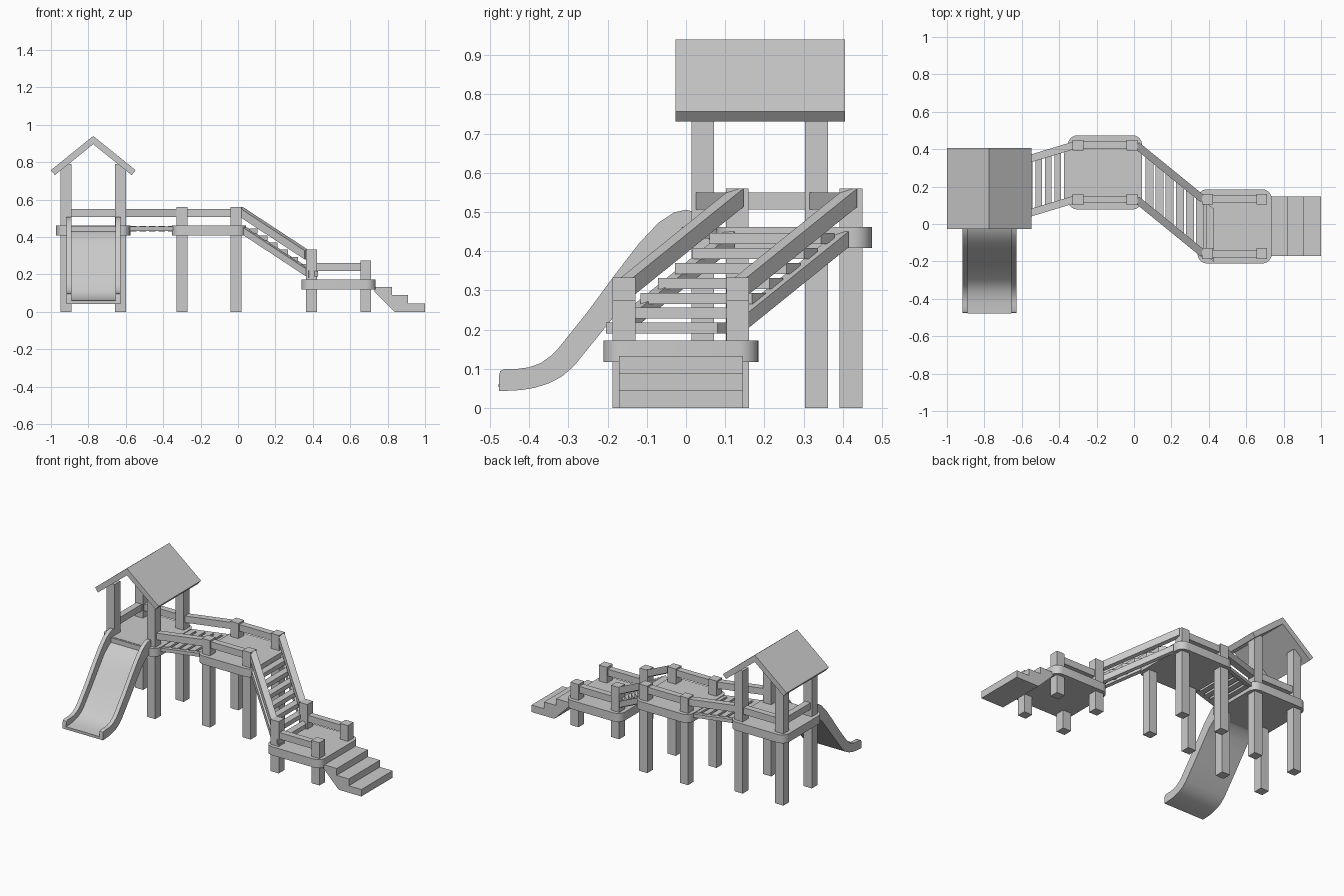
import bpy, bmesh
from math import radians
from mathutils import Vector

cube = bpy.data.objects.get("Cube")
if cube:
    bpy.data.objects.remove(cube, do_unlink=True)

grey = bpy.data.materials.new("plain_grey")
grey.use_nodes = True
grey.diffuse_color = (0.6, 0.6, 0.6, 1)
grey.node_tree.nodes["Principled BSDF"].inputs["Base Color"].default_value = (0.6, 0.6, 0.6, 1)


def finish(name, bm, smooth=False):
    bmesh.ops.recalc_face_normals(bm, faces=bm.faces[:])
    mesh = bpy.data.meshes.new(name)
    bm.to_mesh(mesh)
    bm.free()
    mesh.materials.append(grey)
    if smooth:
        mesh.shade_smooth()
        mesh.set_sharp_from_angle(angle=radians(35))
    ob = bpy.data.objects.new(name, mesh)
    bpy.context.collection.objects.link(ob)
    return ob


def prism(name, outline, offset, smooth=False):
    """Extrude a closed outline of 3D points along an offset."""
    bm = bmesh.new()
    face = bm.faces.new([bm.verts.new(p) for p in outline])
    ext = bmesh.ops.extrude_face_region(bm, geom=[face])
    moved = [g for g in ext["geom"] if isinstance(g, bmesh.types.BMVert)]
    bmesh.ops.translate(bm, verts=moved, vec=Vector(offset))
    return finish(name, bm, smooth)


def box(name, x0, x1, y0, y1, z0, z1):
    return prism(name, [(x0, y0, z0), (x1, y0, z0), (x1, y1, z0), (x0, y1, z0)], (0, 0, z1 - z0))


def beam(name, a, b, width, height):
    """Upright-sided beam whose top centre line runs from a to b."""
    a, b = Vector(a), Vector(b)
    run = b - a
    side = Vector((-run.y, run.x, 0)).normalized() * width / 2
    drop = Vector((0, 0, -height))
    return prism(name, [a - side, a + side, a + side + drop, a - side + drop], run)


def tread(name, x, y, width, half, slope, top, thick):
    """Board with ends cut parallel to a slanting run."""
    w = width / 2
    pts = [(x + sx * w, y + sx * w * slope + sy * half, top)
           for sx, sy in ((-1, -1), (1, -1), (1, 1), (-1, 1))]
    return prism(name, pts, (0, 0, -thick))


def deck(name, cx, cy, z0, z1, half=0.198, radius=0.05):
    bm = bmesh.new()
    bmesh.ops.create_cube(bm, size=1)
    for v in bm.verts:
        v.co = (cx + v.co.x * 2 * half, cy + v.co.y * 2 * half, z0 if v.co.z < 0 else z1)
    upright = [e for e in bm.edges if abs(e.verts[0].co.z - e.verts[1].co.z) > 0.01]
    bmesh.ops.bevel(bm, geom=upright, offset=radius, segments=6, profile=0.5, affect='EDGES')
    return finish(name, bm, True)


R = 0.145   # half spacing of posts
P = 0.029   # half thickness of a post
tower, middle, low = (-0.774, 0.188), (-0.155, 0.276), (0.538, -0.013)

# Decks
deck("tower_deck", *tower, 0.408, 0.462)
deck("middle_deck", *middle, 0.408, 0.462)
deck("low_deck", *low, 0.118, 0.173)

# Posts: top heights for the -x pair and the +x pair
for name, (cx, cy), tops in (("tower", tower, (0.79, 0.79)),
                             ("middle", middle, (0.56, 0.56)),
                             ("low", low, (0.333, 0.275))):
    for sx, top in zip((-1, 1), tops):
        for sy in (-1, 1):
            x, y = cx + sx * R, cy + sy * R
            box(name + "_post", x - P, x + P, y - P, y + P, 0, top)

# Level hand rails
for name, (cx, cy), top in (("middle", middle, 0.55), ("low", low, 0.26)):
    for sy in (-1, 1):
        y = cy + sy * R
        beam(name + "_rail", (cx - R, y, top), (cx + R, y, top), 0.04, 0.043)
tx, ty = tower
beam("tower_back_rail", (tx - R, ty + R, 0.55), (tx + R, ty + R, 0.55), 0.04, 0.043)
beam("tower_side_rail", (tx - R, ty - R, 0.55), (tx - R, ty + R, 0.55), 0.04, 0.043)

# Roof: two sloping slabs meeting at the ridge
ridge, eave_z = 0.94, 0.757
for s in (-1, 1):
    profile = [(0, ridge), (0.227, eave_z), (0.205, 0.731), (0, 0.896)]
    prism("roof_slab", [(tx + s * x, -0.027, z) for x, z in profile], (0, 0.432, 0))

# Slatted bridge from the tower to the middle deck
x0, x1 = tx + R + P - 0.01, middle[0] - R - P + 0.01
slope = (middle[1] - ty) / (x1 - x0)
for s in (-1, 1):
    ya, yb = ty + s * R, middle[1] + s * R
    beam("bridge_rail", (x0, ya, 0.55), (x1, yb, 0.55), 0.04, 0.043)
    beam("bridge_stringer", (x0, ya, 0.455), (x1, yb, 0.455), 0.03, 0.022)
for i in range(5):
    x = -0.56 + 0.051 * i
    tread("bridge_plank", x, ty + slope * (x - x0), 0.036, 0.14, slope, 0.458, 0.028)

# Slanting stairs from the middle deck to the low deck
x0, x1 = middle[0] + R + P - 0.005, low[0] - R - P + 0.005
slope = (low[1] - middle[1]) / (x1 - x0)
for s in (-1, 1):
    ya, yb = middle[1] + s * R, low[1] + s * R
    beam("stair_rail", (x0, ya, 0.56), (x1, yb, 0.327), 0.04, 0.047)
    beam("stair_stringer", (x0 + 0.025, ya + slope * 0.025, 0.45), (x1 + 0.02, yb + slope * 0.02, 0.22),
         0.035, 0.04)
for i in range(7):
    x = 0.083 + 0.054 * i
    tread("stair_tread", x, middle[1] + slope * (x - x0), 0.043, 0.142, slope,
          0.446 - 0.038 * i, 0.028)

# Entry steps: one stepped profile
steps = [(0.73, 0.108), (0.73, 0.133), (0.824, 0.133), (0.824, 0.089), (0.91, 0.089),
         (0.91, 0.045), (1, 0.045), (1, 0), (0.837, 0)]
prism("entry_steps", [(x, -0.171, z) for x, z in steps], (0, 0.317, 0))

# Slide: under-curve shared by the thin bed and the two side walls
under = [(-0.477, 0.043), (-0.42, 0.046), (-0.385, 0.052), (-0.35, 0.063), (-0.317, 0.08),
         (-0.285, 0.108), (-0.2, 0.213), (-0.12, 0.315), (-0.08, 0.365), (-0.04, 0.4),
         (0, 0.42), (0.03, 0.425)]
wall_top = [(0.03, 0.485), (0.015, 0.502), (0, 0.506), (-0.03, 0.499), (-0.07, 0.473),
            (-0.12, 0.42), (-0.18, 0.342), (-0.25, 0.247), (-0.325, 0.153), (-0.345, 0.133),
            (-0.37, 0.115), (-0.4, 0.104), (-0.43, 0.1), (-0.462, 0.1), (-0.474, 0.094),
            (-0.477, 0.082)]
left, right, wall = -0.917, -0.629, 0.026
for x in (left, right - wall):
    prism("slide_wall", [(x, y, z) for y, z in under + wall_top], (wall, 0, 0), True)

# Bed surface is the under-curve offset along its normal
bed_top = []
for i, p in enumerate(under):
    a, b = Vector(under[max(i - 1, 0)]), Vector(under[min(i + 1, len(under) - 1)])
    d = (b - a).normalized()
    bed_top.append(Vector(p) + Vector((-d.y, d.x)) * 0.018)
bed = [(left + wall, y, z) for y, z in under] + [(left + wall, p.x, p.y) for p in reversed(bed_top)]
prism("slide_bed", bed, (right - left - 2 * wall, 0, 0), True)
box("slide_lip", left + wall, right - wall, -0.02, 0.03, 0.425, 0.46)
